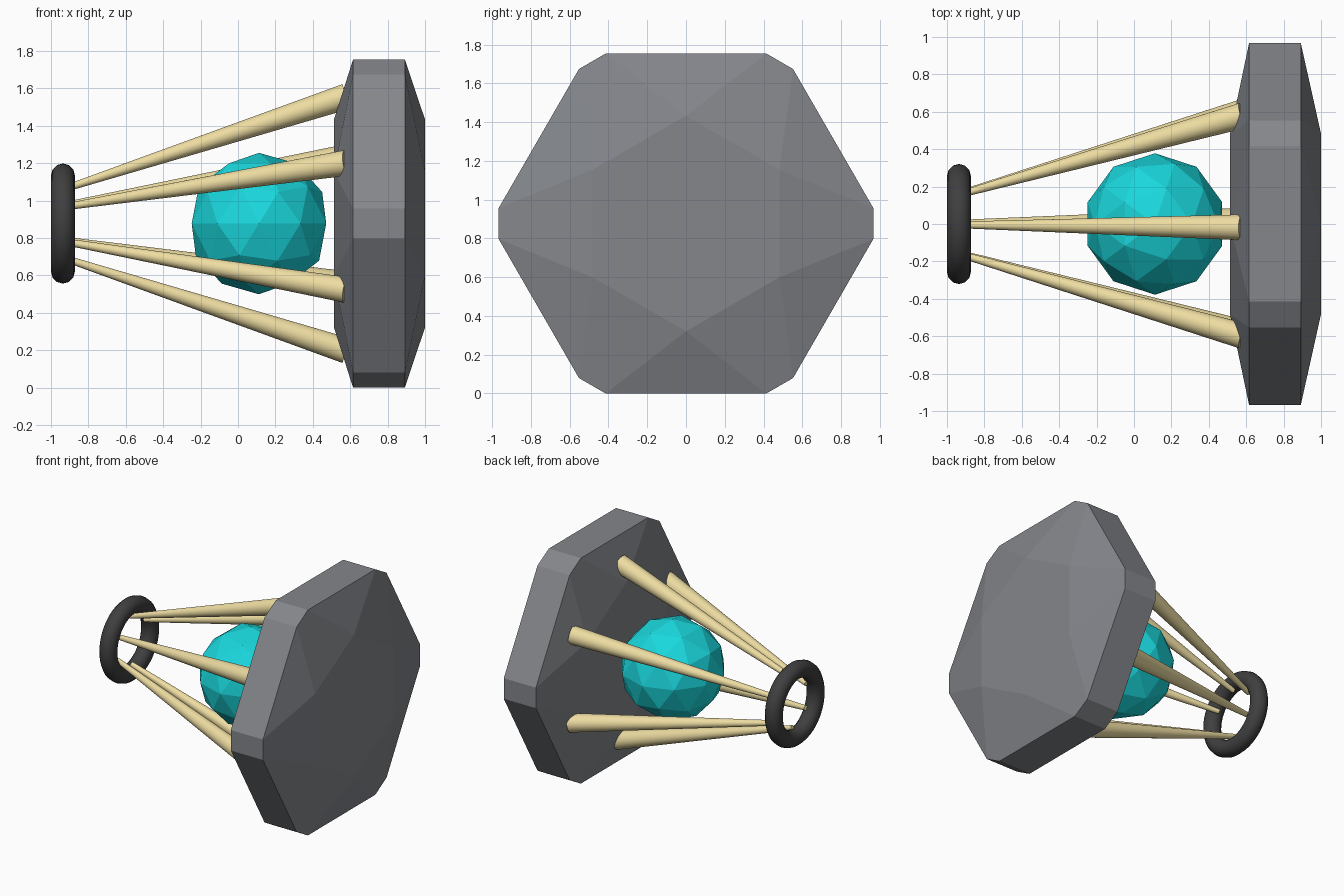
import bpy, bmesh
from math import sin, cos, radians, pi
from mathutils import Vector

if "Cube" in bpy.data.objects:
    bpy.data.objects.remove(bpy.data.objects["Cube"])

CZ = 0.877  # height of the long axis


def material(name, rgb):
    m = bpy.data.materials.new(name)
    m.diffuse_color = (*rgb, 1)
    m.use_nodes = True
    m.node_tree.nodes["Principled BSDF"].inputs["Base Color"].default_value = m.diffuse_color
    return m


def finish(ob, name, mat, smooth=True):
    ob.name = name
    ob.data.materials.append(mat)
    if smooth:
        bpy.ops.object.shade_smooth_by_angle(angle=radians(35))


def polar(x, r, deg):
    a = radians(deg)
    return Vector((x, r * cos(a), CZ + r * sin(a)))


gold = material("gold", (0.85, 0.72, 0.36))
cyan = material("cyan", (0.01, 0.68, 0.72))
dark = material("dark", (0.05, 0.05, 0.05))
grey = material("grey", (0.23, 0.24, 0.26))

# Faceted head: cut-corner hexagonal rim with a smaller turned hexagon on each face
bm = bmesh.new()
for x in (0.615, 0.892):
    for k in range(6):
        corners = [polar(x, 1.0127, 60 * (k + d)) for d in (-1, 0, 1)]
        for other in (corners[0], corners[2]):
            bm.verts.new(corners[1] + (other - corners[1]).normalized() * 0.092)
for x in (0.513, 1.0):
    for k in range(6):
        bm.verts.new(polar(x, 0.556, 30 + 60 * k))
bmesh.ops.convex_hull(bm, input=bm.verts[:])
bmesh.ops.dissolve_limit(bm, angle_limit=0.01, verts=bm.verts[:], edges=bm.edges[:])
bmesh.ops.recalc_face_normals(bm, faces=bm.faces[:])
mesh = bpy.data.meshes.new("head")
bm.to_mesh(mesh)
bm.free()
head = bpy.data.objects.new("head", mesh)
bpy.context.collection.objects.link(head)
finish(head, "head", grey, smooth=False)

# Low-poly orb held between the rods
bpy.ops.mesh.primitive_ico_sphere_add(subdivisions=2, radius=0.378, location=(0.112, 0, CZ))
finish(bpy.context.object, "orb", cyan, smooth=False)

# End ring
bpy.ops.mesh.primitive_torus_add(major_radius=0.257, minor_radius=0.064, major_segments=48,
                                 minor_segments=12, location=(-0.936, 0, CZ), rotation=(0, pi / 2, 0))
finish(bpy.context.object, "end_ring", dark)

# Six tapered rods from the ring to the head
for k in range(6):
    a = polar(-0.92, 0.188, 31.5 + 60 * k)
    b = polar(0.58, 0.68, 31.5 + 60 * k)
    d = b - a
    bpy.ops.mesh.primitive_cone_add(vertices=32, radius1=0.018, radius2=0.069, depth=d.length,
                                    location=(a + b) / 2,
                                    rotation=d.to_track_quat('Z', 'Y').to_euler())
    finish(bpy.context.object, f"rod_{k + 1}", gold)
